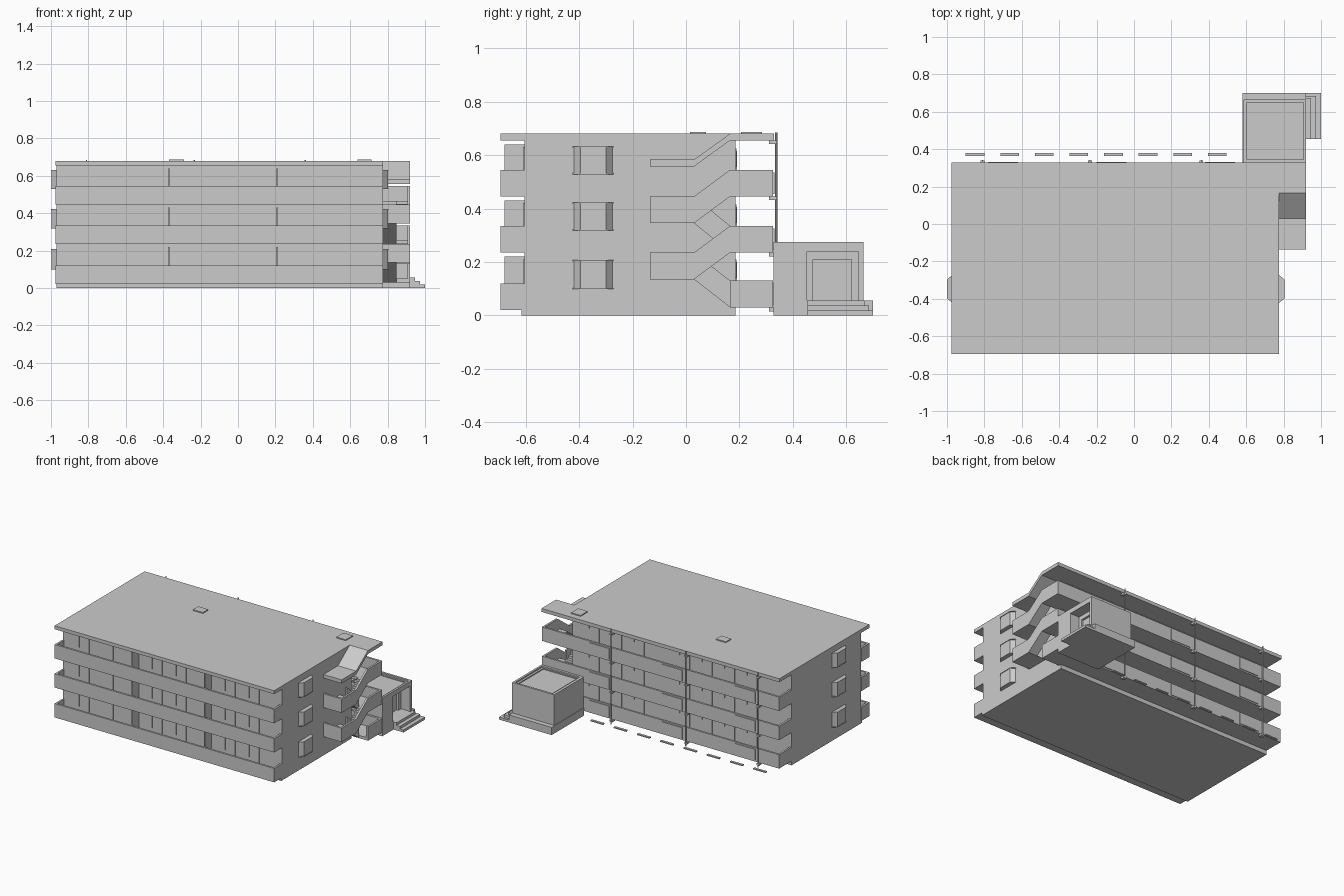
import bpy, bmesh
from mathutils import Vector

if "Cube" in bpy.data.objects:
    bpy.data.objects.remove(bpy.data.objects["Cube"])


def prism(name, pts, axis, a, b):
    """Extrude a 2D outline along an axis: 'x' takes (y, z), 'z' takes (x, y)."""
    bm = bmesh.new()
    place = (lambda p: (a, p[0], p[1])) if axis == 'x' else (lambda p: (p[0], p[1], a))
    face = bm.faces.new([bm.verts.new(place(p)) for p in pts])
    out = bmesh.ops.extrude_face_region(bm, geom=[face])
    move = Vector((b - a, 0, 0)) if axis == 'x' else Vector((0, 0, b - a))
    bmesh.ops.translate(bm, vec=move, verts=[g for g in out['geom'] if isinstance(g, bmesh.types.BMVert)])
    bmesh.ops.recalc_face_normals(bm, faces=bm.faces)
    mesh = bpy.data.meshes.new(name)
    bm.to_mesh(mesh)
    bm.free()
    ob = bpy.data.objects.new(name, mesh)
    bpy.context.collection.objects.link(ob)
    return ob


def box(name, x0, x1, y0, y1, z0, z1):
    return prism(name, [(x0, y0), (x1, y0), (x1, y1), (x0, y1)], 'z', z0, z1)


L, R = -0.97, 0.775      # gable walls
SR = 0.92                # outer side of the stair
FW, BW = -0.605, 0.185   # facade planes
T = 0.014                # parapet thickness

# Core and roof
box("building_core", L, R, FW, BW, 0, 0.66)
box("main_roof", L - 0.005, R, -0.695, 0.33, 0.655, 0.68)
box("roof_hatch_left", -0.37, -0.29, 0.015, 0.075, 0.68, 0.687)
box("roof_hatch_right", 0.64, 0.715, 0.205, 0.285, 0.68, 0.687)
box("front_footing", L, R, -0.615, FW, 0, 0.03)

# Front balconies
for z, top in ((0.02, 0.22), (0.235, 0.43), (0.445, 0.64)):
    box("balcony_slab", L, R, -0.69, FW, z, z + 0.02)
    box("balcony_parapet", L - 0.005, R, -0.695, -0.695 + T, z, z + 0.1)
    for x in (L - 0.005, R - T):
        box("balcony_end_parapet", x, x + T, -0.695, FW, z, z + 0.1)
    for x in (-0.37, 0.21):
        box("balcony_partition", x - 0.003, x + 0.003, -0.68, FW, z + 0.02, top)
    # Window and door panels, three flats per floor
    for i in range(3):
        x0 = L + 0.02 + i * 0.582
        for dx, w, sill in ((0.02, 0.09, 0.08), (0.13, 0.06, 0.02), (0.21, 0.09, 0.08),
                            (0.32, 0.06, 0.02), (0.40, 0.13, 0.08)):
            box("balcony_window", x0 + dx, x0 + dx + w, FW - 0.005, FW, z + sill, top - 0.01)

# Rear galleries
for z in (0.03, 0.235, 0.445):
    box("gallery_slab", L, R, BW, 0.325, z, z + 0.02)
    box("stair_gallery_slab", R, SR, 0.165, 0.325, z, z + 0.02)
    box("gallery_parapet", L, SR, 0.326 - T, 0.326, z, z + 0.1)
    box("gallery_left_end", L, L + T, BW, 0.326, z, z + 0.1)
    box("gallery_right_end", SR - T, SR, 0.165, 0.326, z, z + 0.1)
    for i in range(9):
        x = -0.88 + i * 0.18
        box("gallery_door", x, x + 0.06, BW, BW + 0.005, z + 0.02, z + 0.17)
        box("gallery_window", x + 0.08, x + 0.14, BW, BW + 0.004, z + 0.11, z + 0.18)
    for x in (-0.78, -0.20, 0.38):
        box("parapet_panel", x, x + 0.16, 0.326, 0.331, z + 0.01, z + 0.09)

# Downpipes with brackets
for x in (-0.81, -0.235, 0.36):
    bpy.ops.mesh.primitive_cylinder_add(vertices=8, radius=0.004, depth=0.685, location=(x, 0.338, 0.3425))
    bpy.context.object.name = "downpipe"
    for z in (0.022, 0.228, 0.438, 0.648):
        box("pipe_bracket", x - 0.01, x + 0.01, 0.31, 0.34, z - 0.007, z + 0.007)

# Bay windows on both gables
for z0, z1 in ((0.10, 0.205), (0.32, 0.42), (0.53, 0.63)):
    for name, x, s in (("bay_window_right", R, 1), ("bay_window_left", L, -1)):
        prism(name, [(x, -0.42), (x + s * 0.027, -0.395), (x + s * 0.027, -0.30), (x, -0.275)], 'z', z0, z1)
        xs = sorted((x, x + s * 0.03))
        for z in (z0, z1):
            pts = [(x, -0.424), (x + s * 0.03, -0.397), (x + s * 0.03, -0.298), (x, -0.271)]
            prism("bay_edge", pts, 'z', z - 0.002, z + 0.002)


def flight(name, y0, z0, y1, z1, xa, xb, n=6):
    """Stepped stair flight rising from (y0, z0) to (y1, z1)."""
    dy, dz = (y1 - y0) / n, (z1 - z0) / n
    pts = [(y0, z0)]
    for i in range(n):
        pts += [(y0 + i * dy, z0 + (i + 1) * dz), (y0 + (i + 1) * dy, z0 + (i + 1) * dz)]
    pts += [(y1, z1 - 0.02), (y0, z0 - 0.02)]
    prism(name, pts, 'x', xa, xb)


# Outside stair: landings, flights and sloping parapets
for z, g in ((0.135, 0.03), (0.345, 0.235)):
    box("stair_landing", R, SR, -0.135, 0.03, z, z + 0.02)
    box("landing_front_parapet", R, SR, -0.135, -0.135 + T, z, z + 0.1)
    up = z + 0.1
    prism("outer_stair_parapet", [(-0.135, z), (0.03, z), (0.165, up), (0.165, up + 0.1),
                                  (0.03, up), (-0.135, up)], 'x', SR - T, SR)
    prism("inner_stair_parapet", [(0.03, z), (0.165, g), (0.165, g + 0.1), (0.03, up)],
          'x', 0.837, 0.848)
    flight("lower_flight", 0.165, g + 0.02, 0.03, z + 0.02, R, 0.84)
    flight("upper_flight", 0.03, z + 0.02, 0.165, up + 0.02, 0.845, SR - T)
prism("stair_roof", [(-0.135, 0.557), (0.03, 0.557), (0.165, 0.655), (0.33, 0.655), (0.33, 0.68),
                     (0.165, 0.68), (0.03, 0.583), (-0.135, 0.583)], 'x', R, SR)

# Entrance porch
EL, EB = 0.585, 0.665
box("porch_plinth", 0.58, SR, 0.33, 0.70, 0, 0.055)
box("porch_left_wall", EL, EL + 0.02, 0.33, EB, 0.05, 0.275)
box("porch_rear_wall", EL, SR, EB - 0.015, EB, 0.05, 0.275)
box("porch_inner_wall", EL, SR, 0.328, 0.345, 0, 0.275)
box("porch_side_wall", SR - 0.015, SR, 0.33, 0.452, 0.05, 0.275)
box("porch_side_jamb", SR - 0.015, SR, 0.645, EB, 0.05, 0.275)
box("porch_lintel", SR - 0.015, SR, 0.45, 0.648, 0.24, 0.275)
box("porch_roof", EL, SR - 0.01, 0.335, EB - 0.005, 0.24, 0.258)
for nm, a in (("roof_kerb_left", (0.604, 0.622, 0.345, 0.65)), ("roof_kerb_right", (0.89, 0.906, 0.345, 0.65)),
              ("roof_kerb_rear", (0.604, 0.906, 0.637, 0.651)), ("roof_kerb_front", (0.604, 0.906, 0.344, 0.352))):
    box(nm, *a, 0.25, 0.265)
# Recessed door with frame
DX = 0.83
box("entrance_door", DX - 0.01, DX, 0.47, 0.625, 0.05, 0.215)
box("door_frame_left", DX - 0.01, DX + 0.015, 0.44, 0.475, 0.05, 0.245)
box("door_frame_right", DX - 0.01, DX + 0.015, 0.62, 0.655, 0.05, 0.245)
box("door_frame_top", DX - 0.01, DX + 0.015, 0.44, 0.655, 0.21, 0.245)
box("door_reveal", DX, SR - 0.01, 0.44, 0.452, 0.05, 0.245)
# Entrance steps
for x, y, z in ((0.945, 0.67, 0.055), (0.972, 0.685, 0.037), (1.0, 0.70, 0.018)):
    box("entrance_step", SR - 0.005, x, 0.455, y, 0, z)

# Paving slabs behind the building
for i in range(8):
    x = -0.90 + i * 0.185
    box("paving_slab", x, x + 0.1, 0.363, 0.38, 0, 0.008)
